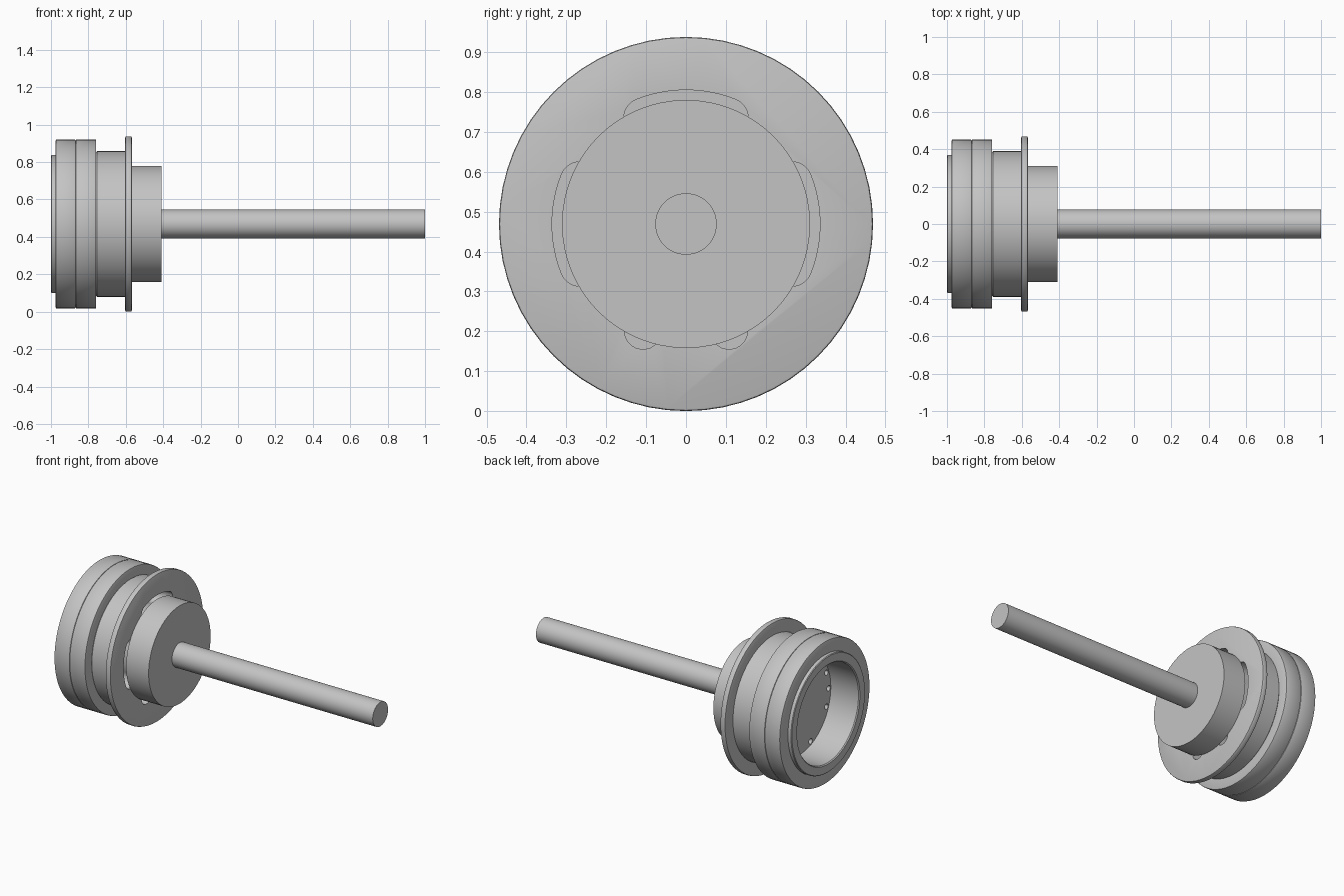
import bpy, bmesh
from math import sin, cos, pi, radians
from mathutils import Vector

cube = bpy.data.objects.get("Cube")
if cube:
    bpy.data.objects.remove(cube, do_unlink=True)

AXIS_Z = 0.469     # height of the turning axis
SIDES = 64
HOLE_RING = 0.288  # radius on which slots and holes sit

steel = bpy.data.materials.new("light_grey_metal")
steel.use_nodes = True
GREY = (0.55, 0.55, 0.55, 1)
steel.diffuse_color = GREY
steel.node_tree.nodes["Principled BSDF"].inputs["Base Color"].default_value = GREY


def on_axis(x, r, a):
    """Point at distance r from the axis; angle 0 is up, 90 degrees is +y."""
    return Vector((x, r * sin(a), AXIS_Z + r * cos(a)))


def finish(name, bm):
    bmesh.ops.recalc_face_normals(bm, faces=bm.faces)
    mesh = bpy.data.meshes.new(name)
    bm.to_mesh(mesh)
    bm.free()
    mesh.materials.append(steel)
    obj = bpy.data.objects.new(name, mesh)
    bpy.context.collection.objects.link(obj)
    return obj


def smooth(obj):
    bpy.ops.object.select_all(action='DESELECT')
    obj.select_set(True)
    bpy.context.view_layer.objects.active = obj
    bpy.ops.object.shade_smooth_by_angle(angle=radians(30))


def lathe(name, profile):
    """Turn (x, radius) points about the axis and close both ends."""
    bm = bmesh.new()
    rings = [[bm.verts.new(on_axis(x, r, 2 * pi * i / SIDES)) for i in range(SIDES)]
             for x, r in profile]
    for a, b in zip(rings, rings[1:]):
        for i in range(SIDES):
            j = (i + 1) % SIDES
            bm.faces.new((a[i], a[j], b[j], b[i]))
    bm.faces.new(rings[0])
    bm.faces.new(rings[-1])
    return finish(name, bm)


def band(x0, x1, r, c=0.006):
    """Cylinder section with softened corners."""
    return [(x0, r - c), (x0 + c * 0.3, r - c * 0.3), (x0 + c, r),
            (x1 - c, r), (x1 - c * 0.3, r - c * 0.3), (x1, r - c)]


def arc_cutter(name, x0, x1, middle, half_arc, width):
    """Prism with a rounded slot outline bent around the axis."""
    pts = []
    steps = 12
    if half_arc:
        for i in range(1, steps):
            pts.append((HOLE_RING + width, middle - half_arc + 2 * half_arc * i / steps))
    outline = [on_axis(x0, r, a) for r, a in pts]
    for side in (1, -1):
        a = middle + side * half_arc
        centre = on_axis(x0, HOLE_RING, a)
        out = Vector((0, sin(a), cos(a)))
        along = Vector((0, cos(a), -sin(a))) * side
        for i in range(steps + 1 if half_arc else steps):
            t = pi * i / steps
            outline.append(centre + width * side * cos(t) * out + width * sin(t) * along)
        if side == 1 and half_arc:
            for i in range(1, steps):
                outline.append(on_axis(x0, HOLE_RING - width,
                                       middle + half_arc - 2 * half_arc * i / steps))
    bm = bmesh.new()
    face = bm.faces.new([bm.verts.new(p) for p in outline])
    new = bmesh.ops.extrude_face_region(bm, geom=[face])["geom"]
    bmesh.ops.translate(bm, vec=(x1 - x0, 0, 0),
                        verts=[v for v in new if isinstance(v, bmesh.types.BMVert)])
    obj = finish(name, bm)
    obj.hide_render = True
    return obj


# Cup-shaped body: floor, inner wall, lip, two rim bands, neck and flange
FLOOR, FLANGE = -0.80, -0.568
body = lathe("cup_body",
             [(FLOOR, 0.31), (-0.994, 0.31), (-1.0, 0.316), (-1.0, 0.366), (-0.996, 0.37), (-0.975, 0.37)]
             + band(-0.975, -0.868, 0.452)
             + band(-0.868, -0.758, 0.452)
             + [(-0.758, 0.385), (-0.753, 0.39), (-0.603, 0.39)]
             + band(-0.603, FLANGE, 0.469))

# Rounded slots behind the hub, and small holes through the cup floor
SPREAD = radians(22)
cutters = []
for quarter in range(4):
    mid = quarter * pi / 2
    bottom = quarter == 2
    if bottom:
        for s in (-1, 1):
            cutters.append(arc_cutter("pocket_cutter", -0.75, -0.5, mid + s * SPREAD, 0, 0.047))
    else:
        cutters.append(arc_cutter("slot_cutter", -0.75, -0.5, mid, SPREAD, 0.048))
    for s in ((-1, 1) if bottom else (-1, 0, 1)):
        cutters.append(arc_cutter("hole_cutter", -0.85, -0.70, mid + s * SPREAD, 0, 0.017))

bpy.context.view_layer.objects.active = body
for cutter in cutters:
    cut = body.modifiers.new("cut", 'BOOLEAN')
    cut.operation = 'DIFFERENCE'
    cut.solver = 'EXACT'
    cut.object = cutter
    bpy.ops.object.modifier_apply(modifier=cut.name)
for cutter in cutters:
    bpy.data.objects.remove(cutter, do_unlink=True)
smooth(body)

# Hub and shaft
smooth(lathe("hub", [(FLANGE, 0.311), (-0.41, 0.311)]))
smooth(lathe("shaft", [(-0.41, 0.077), (1.0, 0.077)]))
